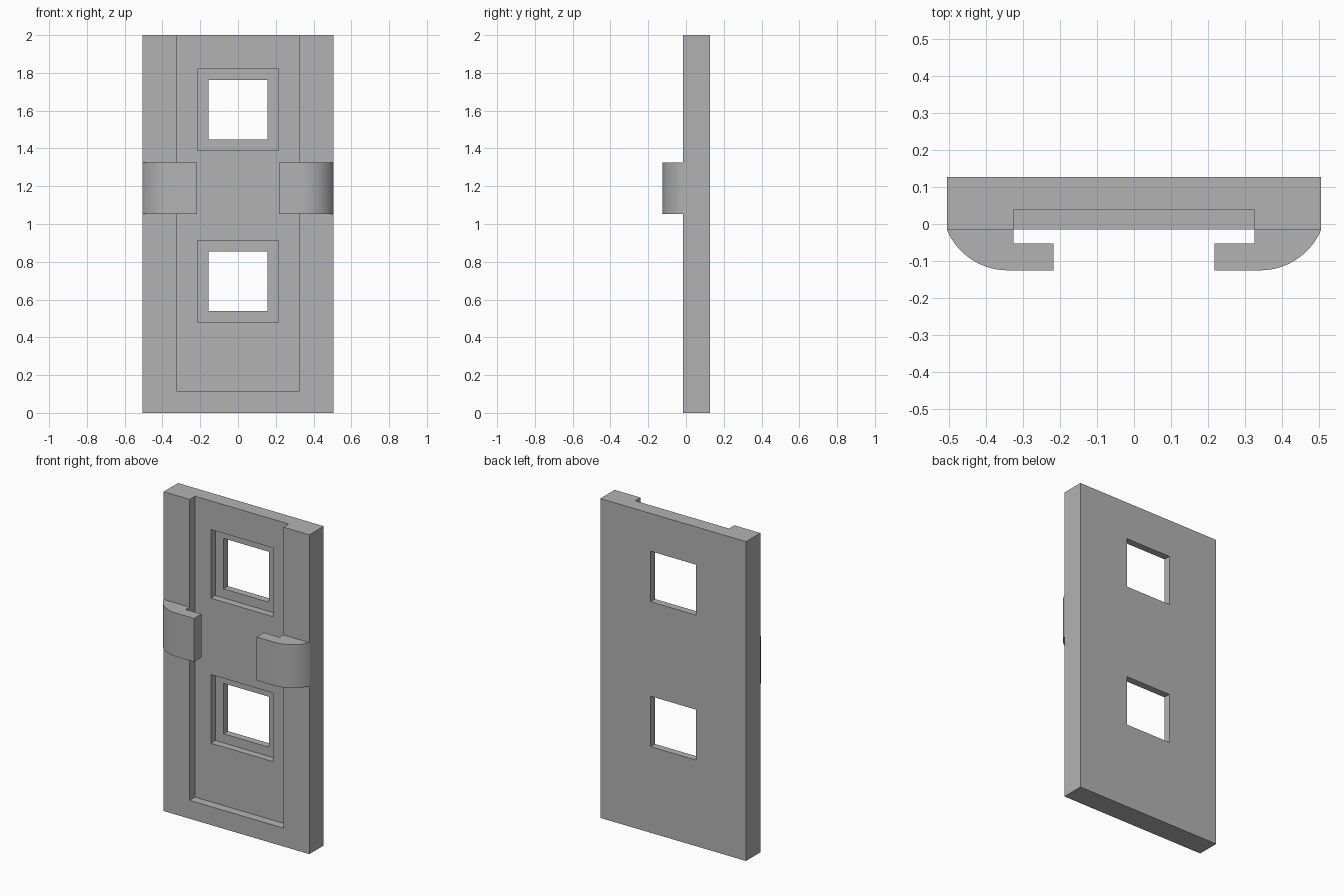
import bpy
import bmesh
import math

cube = bpy.data.objects.get("Cube")
if cube:
    bpy.data.objects.remove(cube, do_unlink=True)

GREY = (0.45, 0.45, 0.45, 1.0)
grey = bpy.data.materials.new("plain grey")
grey.use_nodes = True
grey.diffuse_color = GREY
grey.node_tree.nodes["Principled BSDF"].inputs["Base Color"].default_value = GREY

# Main depths and widths
HALF_W, HEIGHT = 0.505, 2.0
FRONT, PANEL, REBATE, BACK = -0.015, 0.038, 0.083, 0.127
RECESS_W, CLIP_FRONT = 0.325, -0.125


def extrude_profile(name, points, z0, z1):
    """Prism from an (x, y) outline running from z0 up to z1."""
    bm = bmesh.new()
    face = bm.faces.new([bm.verts.new((x, y, z0)) for x, y in points])
    geom = bmesh.ops.extrude_face_region(bm, geom=[face])["geom"]
    top = [v for v in geom if isinstance(v, bmesh.types.BMVert)]
    bmesh.ops.translate(bm, verts=top, vec=(0, 0, z1 - z0))
    bmesh.ops.recalc_face_normals(bm, faces=bm.faces)
    mesh = bpy.data.meshes.new(name)
    bm.to_mesh(mesh)
    bm.free()
    mesh.materials.append(grey)
    obj = bpy.data.objects.new(name, mesh)
    bpy.context.collection.objects.link(obj)
    return obj


def box(name, half_w, y0, y1, z0, z1):
    outline = [(-half_w, y0), (half_w, y0), (half_w, y1), (-half_w, y1)]
    return extrude_profile(name, outline, z0, z1)


def activate(obj):
    bpy.ops.object.select_all(action="DESELECT")
    obj.select_set(True)
    bpy.context.view_layer.objects.active = obj


def cut(target, cutter):
    cutter.hide_render = True
    mod = target.modifiers.new("cut", "BOOLEAN")
    mod.operation = "DIFFERENCE"
    mod.solver = "EXACT"
    mod.object = cutter
    activate(target)
    bpy.ops.object.modifier_apply(modifier=mod.name)
    bpy.data.objects.remove(cutter, do_unlink=True)


# Door slab with a front recess open at the top
door = box("door_panel", HALF_W, FRONT, BACK, 0, HEIGHT)
cut(door, box("recess_cutter", RECESS_W, FRONT - 0.1, PANEL, 0.115, HEIGHT + 0.1))

# Two windows, each with a stepped rebate
for z in (0.697, 1.605):
    cut(door, box("rebate_cutter", 0.215, FRONT, REBATE, z - 0.215, z + 0.215))
    cut(door, box("window_cutter", 0.157, FRONT, BACK + 0.1, z - 0.158, z + 0.158))

# Rounded hook clips on both sides
ARC_X, ARC_Y, RADIUS = 0.34, 0.0537, 0.1787
END = math.atan2(HALF_W - ARC_X, ARC_Y - FRONT)
STEPS = 16
arc = [(ARC_X + RADIUS * math.sin(END * i / STEPS),
        ARC_Y - RADIUS * math.cos(END * i / STEPS)) for i in range(STEPS + 1)]
hook = arc + [(RECESS_W, FRONT), (RECESS_W, -0.053), (0.217, -0.053), (0.217, CLIP_FRONT)]

for name, side in (("left_clip", 1), ("right_clip", -1)):
    clip = extrude_profile(name, [(side * x, y) for x, y in hook], 1.053, 1.325)
    activate(clip)
    bpy.ops.object.shade_smooth_by_angle(angle=math.radians(30))
